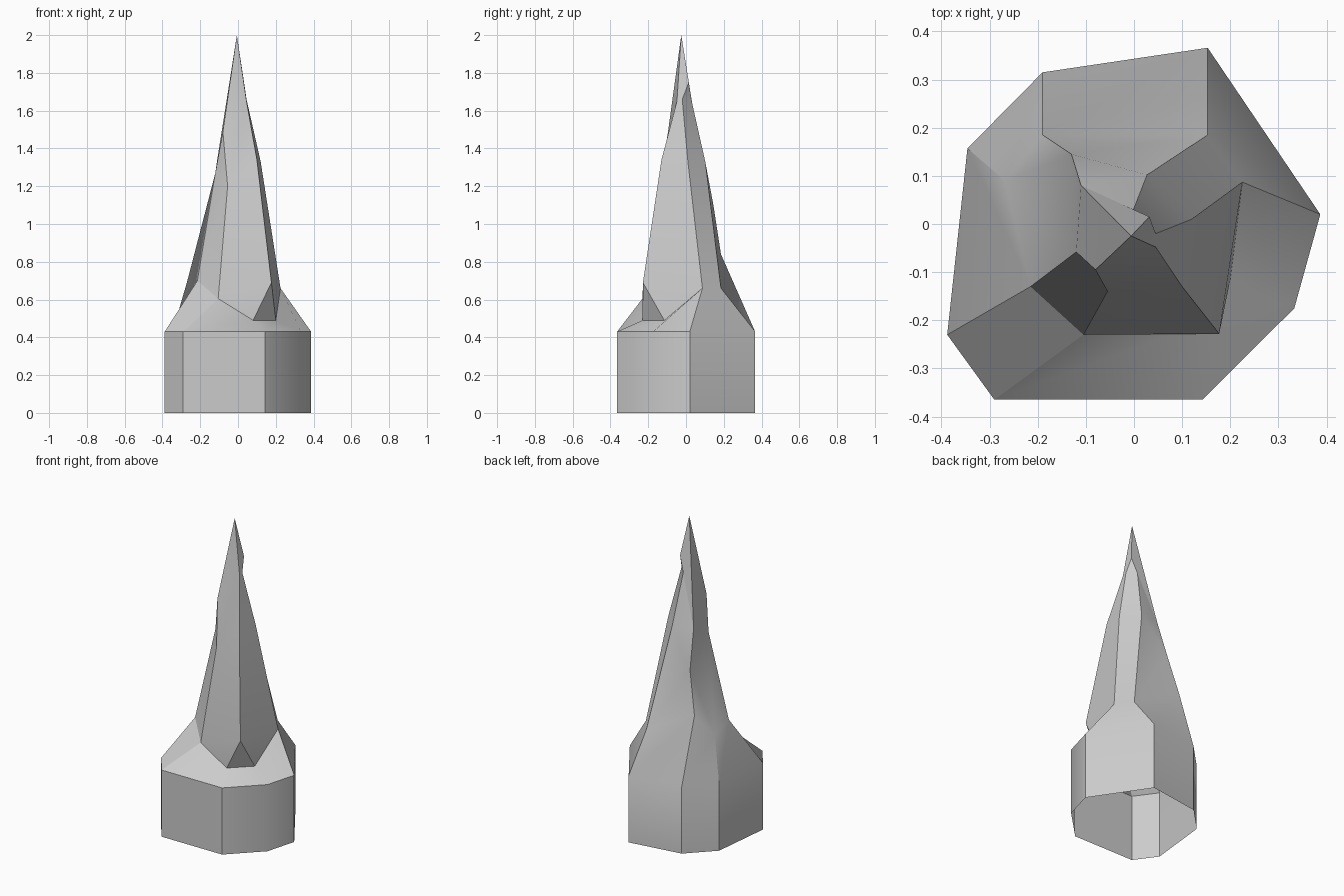
import bpy, bmesh
from math import radians

if "Cube" in bpy.data.objects:
    bpy.data.objects.remove(bpy.data.objects["Cube"])

# Irregular octagonal outline, counter-clockwise from the front-left corner
outline = [(-.388, -.23), (-.29, -.365), (.142, -.365), (.333, -.175),
           (.387, .02), (.153, .366), (-.19, .315), (-.346, .157)]


def moved(ring, changes):
    """Copy a ring, moving the listed columns; equal points merge into one vertex."""
    return [changes.get(i, p) for i, p in enumerate(ring)]


# Straight collar
bottom = [(x, y, 0) for x, y in outline]
collar = [(x, y, .43) for x, y in outline]

# Sloping shoulder, then the overhanging front-right tip
shoulder = [(-.215, -.13, .70), (-.105, -.23, .605), (.08, -.23, .49), (.2, -.115, .49),
            (.225, .087, .66), (.153, .185, .66), (-.19, .185, .84), (-.268, .09, .70)]
tip = (.177, -.228, .69)
overhang = moved(shoulder, {2: tip, 3: tip})

# Tapering facets of the spike
fr, bl = (.1, -.13, 1.34), (-.13, .145, 1.1)
waist = [(-.12, -.058, 1.27), (-.055, -.14, 1.2), fr, fr,
         (.12, .01, 1.33), (.027, .102, 1.33), bl, bl]
back_left = (-.11, .08, 1.34)
upper_waist = moved(waist, {6: back_left, 7: back_left})
fl, fr2 = (-.08, -.095, 1.49), (.045, -.048, 1.65)
neck = moved(upper_waist, {0: fl, 1: fl, 2: fr2, 3: fr2,
                           4: (.045, -.02, 1.66), 5: (-.002, .028, 1.66)})
ridge = (.032, .015, 1.75)
upper_neck = moved(neck, {4: ridge, 5: ridge})
apex = [(-.006, -.025, 2.0)] * 8

# Bridge successive rings, open underneath
bm = bmesh.new()
verts = {}


def vert(p):
    if p not in verts:
        verts[p] = bm.verts.new(p)
    return verts[p]


rings = [bottom, collar, shoulder, overhang, waist, upper_waist, neck, upper_neck, apex]
for low, high in zip(rings, rings[1:]):
    for i in range(8):
        j = (i + 1) % 8
        corners = list(dict.fromkeys([low[i], low[j], high[j], high[i]]))
        if len(corners) > 2:
            bm.faces.new([vert(p) for p in corners])

mesh = bpy.data.meshes.new("rock_spike")
bm.to_mesh(mesh)
bm.free()
spike = bpy.data.objects.new("rock_spike", mesh)
bpy.context.collection.objects.link(spike)
bpy.context.view_layer.objects.active = spike
spike.select_set(True)
bpy.ops.object.shade_smooth_by_angle(angle=radians(30))
